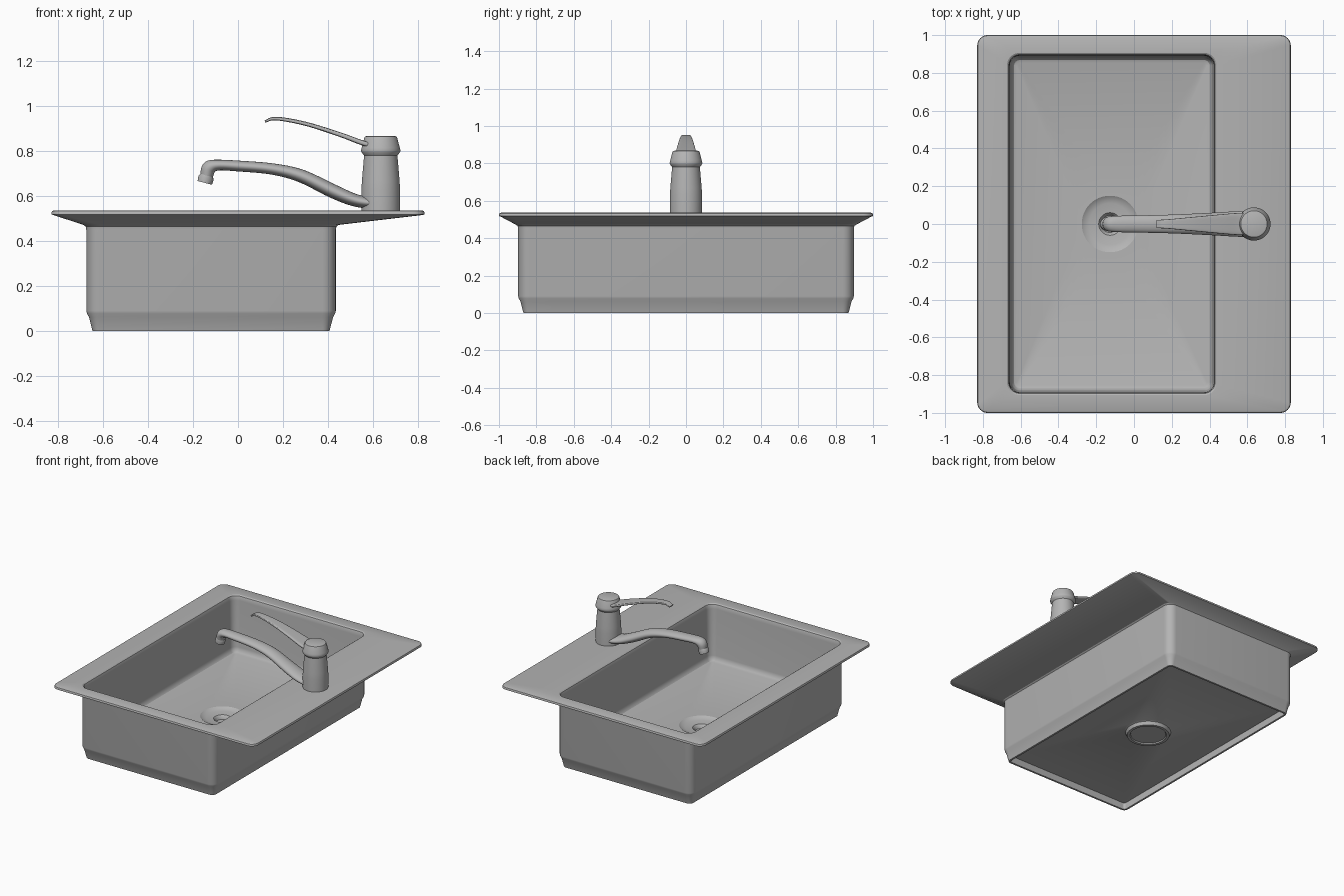
import bpy, bmesh, math
from mathutils import Vector

if "Cube" in bpy.data.objects:
    bpy.data.objects.remove(bpy.data.objects["Cube"])

steel = bpy.data.materials.new("brushed grey steel")
steel.diffuse_color = (0.46, 0.46, 0.46, 1)
steel.use_nodes = True
steel.node_tree.nodes["Principled BSDF"].inputs["Base Color"].default_value = steel.diffuse_color
SEG = 9            # points per rounded corner
N = SEG * 4


def skin(name, rings, angle=30):
    """Bridge rings of equal point count and cap both ends."""
    bm = bmesh.new()
    loops = [[bm.verts.new(p) for p in ring] for ring in rings]
    n = len(loops[0])
    for a, b in zip(loops, loops[1:]):
        for i in range(n):
            j = (i + 1) % n
            bm.faces.new((a[i], a[j], b[j], b[i]))
    bm.faces.new(loops[0][::-1])
    bm.faces.new(loops[-1])
    bmesh.ops.recalc_face_normals(bm, faces=bm.faces[:])
    me = bpy.data.meshes.new(name)
    bm.to_mesh(me)
    bm.free()
    me.materials.append(steel)
    ob = bpy.data.objects.new(name, me)
    bpy.context.collection.objects.link(ob)
    bpy.ops.object.select_all(action='DESELECT')
    ob.select_set(True)
    bpy.context.view_layer.objects.active = ob
    bpy.ops.object.shade_smooth_by_angle(angle=math.radians(angle))
    return ob


def rect(x0, x1, y, r, z, d=0.0):
    """Rounded rectangle grown by d."""
    x0, x1, y, r = x0 - d, x1 + d, y + d, max(r + d, 0.008)
    pts = []
    for k, (cx, cy) in enumerate(((x1 - r, y - r), (x0 + r, y - r),
                                  (x0 + r, r - y), (x1 - r, r - y))):
        for j in range(SEG):
            a = math.pi / 2 * (k + j / (SEG - 1))
            pts.append((cx + r * math.cos(a), cy + r * math.sin(a), z))
    return pts


def circle(cx, r, z):
    return [(cx + r * math.cos(a), r * math.sin(a), z)
            for a in (2 * math.pi * (i + 0.5) / N for i in range(N))]


def sweep(name, path, p=1.0, steps=6, n=32, angle=35):
    """Sweep a (super)ellipse along points (x, z, half height, half width)."""
    P = [Vector(q) for q in path]
    P = [2 * P[0] - P[1]] + P + [2 * P[-1] - P[-2]]
    pts = []
    for i in range(1, len(P) - 2):
        a, b, c, d = P[i - 1:i + 3]
        for s in range(steps):
            t = s / steps
            pts.append(0.5 * (2 * b + (c - a) * t + (2 * a - 5 * b + 4 * c - d) * t * t
                              + (3 * b - a - 3 * c + d) * t ** 3))
    pts.append(P[-2])
    rings = []
    for i, q in enumerate(pts):
        t = pts[min(i + 1, len(pts) - 1)] - pts[max(i - 1, 0)]
        l = math.hypot(t[0], t[1])
        nx, nz = -t[1] / l, t[0] / l
        ring = []
        for k in range(n):
            a = 2 * math.pi * k / n
            c, s = math.cos(a), math.sin(a)
            w = math.copysign(abs(c) ** p, c) * q[3]
            h = math.copysign(abs(s) ** p, s) * q[2]
            ring.append((q[0] + nx * h, w, q[1] + nz * h))
        rings.append(ring)
    return skin(name, rings, angle)


# Basin: drain, floor, inner wall, rim, outer shell and recessed underside
DX = -0.127
inner = (-0.66, 0.425, 0.893, 0.055)
outer = (-0.83, 0.83, 1.0, 0.055)
shell = (-0.675, 0.435, 0.897, 0.06)
rings = [circle(DX, r, z) for r, z in
         ((0.045, 0.07), (0.05, 0.088), (0.06, 0.098), (0.11, 0.102), (0.135, 0.108), (0.15, 0.118))]
rings += [rect(*inner, z, d) for d, z in
          ((-0.04, 0.12), (-0.025, 0.125), (-0.014, 0.138), (-0.01, 0.16),
           (-0.002, 0.50), (0.0, 0.52), (0.004, 0.531), (0.013, 0.537))]
rings += [rect(*outer, z, d) for d, z in
          ((-0.012, 0.537), (-0.003, 0.533), (0, 0.527), (0, 0.519), (-0.008, 0.516))]
rings += [rect(*shell, z, d) for d, z in
          ((0.012, 0.472), (0.003, 0.465), (0.0, 0.452), (0.0, 0.09), (-0.003, 0.078),
           (-0.012, 0.062), (-0.028, 0.0), (-0.042, 0.0), (-0.042, 0.05))]
rings += [circle(DX, r, z) for r, z in
          ((0.165, 0.05), (0.155, 0.045), (0.145, 0.022), (0.125, 0.022), (0.12, 0.03))]
skin("sink_basin", rings)

# Faucet body and cap, turned profiles
FX = 0.635
skin("faucet_body", [circle(FX, r, z) for r, z in
     ((0.086, 0.53), (0.086, 0.63), (0.084, 0.67), (0.074, 0.785))])
skin("faucet_cap", [circle(FX, r, z) for r, z in
     ((0.074, 0.78), (0.086, 0.795), (0.088, 0.803), (0.085, 0.815),
      (0.074, 0.857), (0.07, 0.865), (0.062, 0.868))])

# Spout, wide at the body and bending down at the tip
sweep("spout", [(0.61, 0.566, 0.024, 0.07), (0.52, 0.582, 0.028, 0.066),
                (0.42, 0.623, 0.031, 0.06), (0.28, 0.69, 0.029, 0.053),
                (0.15, 0.721, 0.025, 0.048), (0.0, 0.734, 0.024, 0.045),
                (-0.09, 0.738, 0.024, 0.043), (-0.128, 0.725, 0.032, 0.04),
                (-0.14, 0.69, 0.028, 0.034)])
sweep("spout_nozzle", [(-0.139, 0.692, 0.029, 0.034), (-0.142, 0.682, 0.035, 0.036),
                       (-0.148, 0.659, 0.033, 0.034)], steps=1)

# Lever handle, a flat tapered blade
sweep("lever_handle", [(0.12, 0.932, 0.005, 0.022), (0.17, 0.945, 0.008, 0.024),
                       (0.30, 0.922, 0.009, 0.036), (0.45, 0.875, 0.010, 0.050),
                       (0.55, 0.838, 0.011, 0.058), (0.60, 0.825, 0.011, 0.055)], p=0.45)
